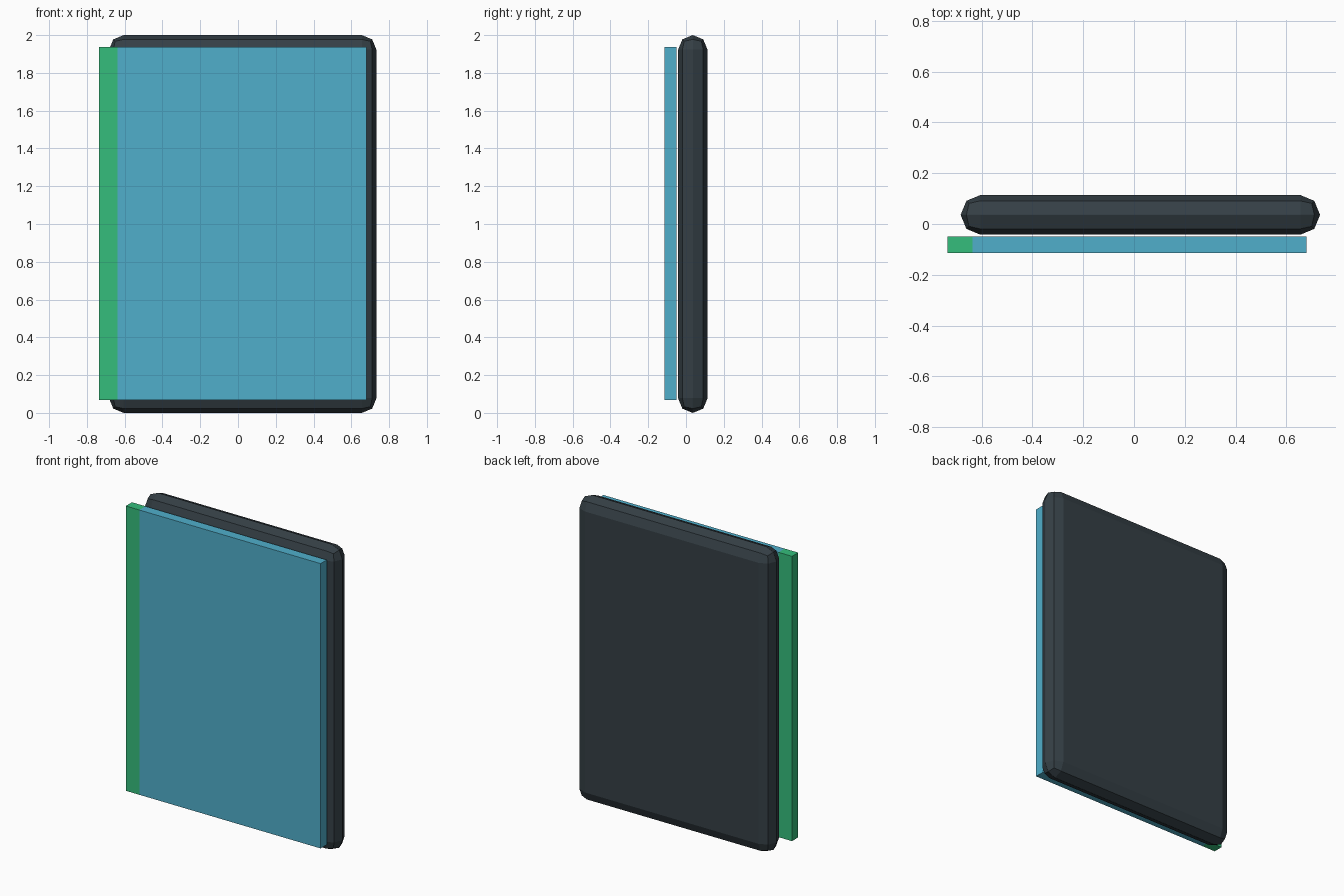
import bpy, bmesh
from mathutils import Matrix, Vector

if "Cube" in bpy.data.objects:
    bpy.data.objects.remove(bpy.data.objects["Cube"])


def material(name, color):
    m = bpy.data.materials.new(name)
    m.diffuse_color = (*color, 1)
    m.use_nodes = True
    m.node_tree.nodes["Principled BSDF"].inputs["Base Color"].default_value = m.diffuse_color
    return m


def box(name, lo, hi, mats, edit=None):
    """Box between two corners, with optional bmesh edit."""
    lo, hi = Vector(lo), Vector(hi)
    bm = bmesh.new()
    bmesh.ops.create_cube(bm, size=1, matrix=Matrix.Translation((lo + hi) / 2)
                          @ Matrix.Diagonal((*(hi - lo), 1)))
    if edit:
        edit(bm)
    mesh = bpy.data.meshes.new(name)
    bm.to_mesh(mesh)
    bm.free()
    for m in mats:
        mesh.materials.append(m)
    obj = bpy.data.objects.new(name, mesh)
    bpy.context.collection.objects.link(obj)
    return obj


dark = material("dark_slate", (0.035, 0.05, 0.06))
blue = material("blue", (0.08, 0.43, 0.6))
green = material("green", (0.035, 0.51, 0.2))

# Rounded slab behind, edges bevelled over nearly its full half thickness
slab = box("back_slab", (-0.683, -0.042, 0), (0.733, 0.114, 2), [dark])
bevel = slab.modifiers.new("rounded_edges", 'BEVEL')
bevel.width = 0.0775
bevel.segments = 2
bevel.limit_method = 'NONE'

# Front panel, split so its left strip is green
STRIP_X = -0.637


def split_strip(bm):
    bmesh.ops.bisect_plane(bm, geom=bm.verts[:] + bm.edges[:] + bm.faces[:],
                           plane_co=(STRIP_X, 0, 0), plane_no=(1, 0, 0))
    for f in bm.faces:
        f.material_index = int(f.calc_center_median().x < STRIP_X)


box("front_panel", (-0.735, -0.114, 0.067), (0.68, -0.05, 1.937),
    [blue, green], split_strip)
